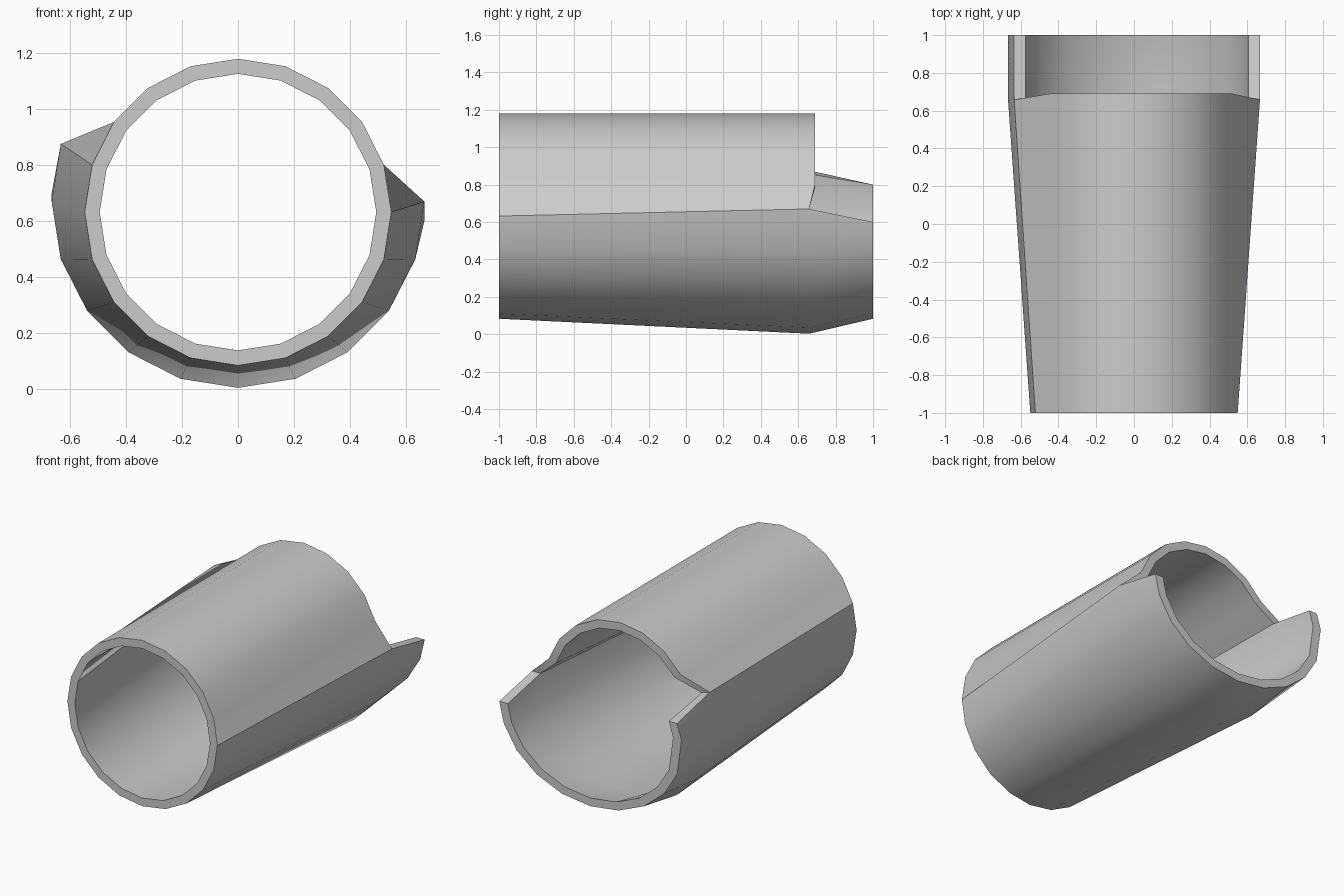
import bpy, bmesh, math

if "Cube" in bpy.data.objects:
    bpy.data.objects.remove(bpy.data.objects["Cube"])

N = 20          # sides of the tube
LEFT = 9        # last unflared-to-flared step on the left; the right one is step 0


def flared(k):
    return k == 0 or k >= LEFT


def section(bm, stage, r_front, r_flare):
    """Ring of vertices: stage 0 = front, 1 = notch/flare, 2 = back lip."""
    ring = []
    for k in range(N):
        a = 2 * math.pi * k / N
        c, s = math.cos(a), math.sin(a)
        x, y, z = r_front * c, -1.0, 0.632 + r_front * s
        if stage == 1:
            y = 0.69
            if flared(k):
                x, y, z = r_flare * c, 0.658, 0.67 + r_flare * s
        elif stage == 2:
            if not flared(k):
                ring.append(None)
                continue
            x, y = r_flare * c, 1.0
            # lip ends are slightly uneven
            if k == 0:
                z = 0.60
            elif k == LEFT:
                z = 0.80
            elif k == LEFT + 1:
                z = 0.70
        ring.append(bm.verts.new((x, y, z)))
    return ring


bm = bmesh.new()
outer = [section(bm, i, 0.549, 0.667) for i in range(3)]
inner = [section(bm, i, 0.495, 0.605) for i in range(3)]

for k in range(N):
    j = (k + 1) % N
    back = k >= LEFT
    last = 2 if back else 1
    # outer and inner walls
    for i in range(last):
        for w in (outer, inner):
            bm.faces.new((w[i][k], w[i][j], w[i + 1][j], w[i + 1][k]))
    # front and back rims
    for i in (0, last):
        bm.faces.new((outer[i][k], outer[i][j], inner[i][j], inner[i][k]))

# side edges of the back lip
for k in (0, LEFT):
    bm.faces.new((outer[1][k], outer[2][k], inner[2][k], inner[1][k]))

bmesh.ops.recalc_face_normals(bm, faces=bm.faces[:])
mesh = bpy.data.meshes.new("tube_sleeve")
bm.to_mesh(mesh)
bm.free()

tube = bpy.data.objects.new("tube_sleeve", mesh)
bpy.context.collection.objects.link(tube)
bpy.context.view_layer.objects.active = tube
tube.select_set(True)
bpy.ops.object.shade_smooth_by_angle(angle=math.radians(30))
